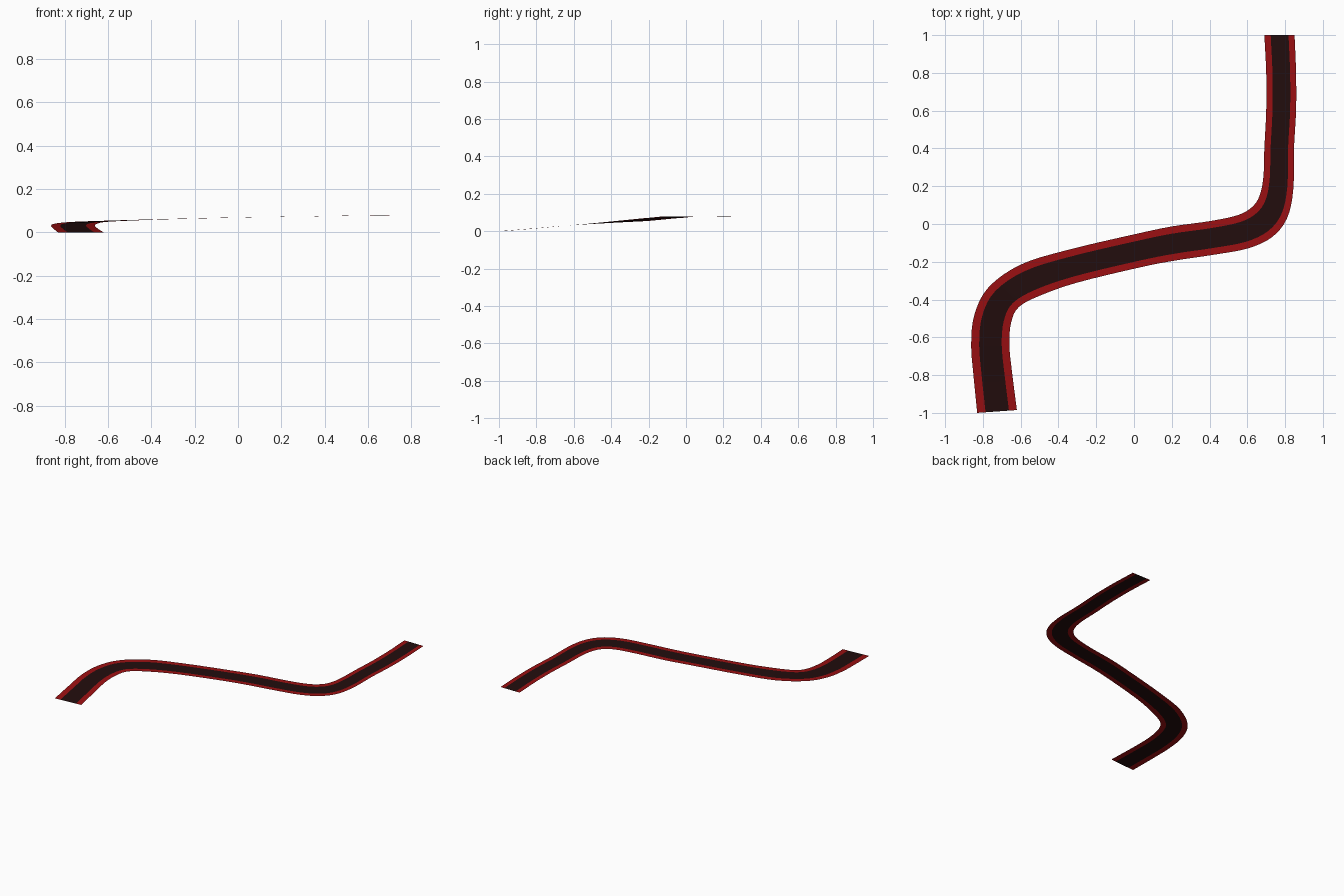
import bpy
from mathutils import Vector

cube = bpy.data.objects.get("Cube")
if cube:
    bpy.data.objects.remove(cube, do_unlink=True)


def make_material(name, colour):
    mat = bpy.data.materials.new(name)
    mat.use_nodes = True
    mat.diffuse_color = colour
    mat.node_tree.nodes["Principled BSDF"].inputs["Base Color"].default_value = colour
    return mat


red = make_material("border red", (0.33, 0.005, 0.006, 1))
dark = make_material("road dark", (0.016, 0.004, 0.004, 1))

# Road stations: left edge x, y, right edge x, y, height
STATIONS = [
    (-.83, -1, -.62, -.985, 0),
    (-.85, -.8, -.645, -.79, .016),
    (-.862, -.64, -.66, -.64, .03),
    (-.845, -.48, -.65, -.52, .04),
    (-.77, -.335, -.61, -.44, .048),
    (-.6, -.215, -.5, -.38, .054),
    (-.35, -.137, -.3, -.31, .061),
    (0, -.055, .03, -.23, .069),
    (.2, -.013, .22, -.193, .072),
    (.4, .015, .42, -.163, .075),
    (.55, .047, .6, -.13, .078),
    (.625, .09, .73, -.07, .079),
    (.665, .15, .81, .03, .079),
    (.685, .25, .843, .18, .08),
    (.69, .4, .847, .4, .08),
    (.7, .6, .858, .6, .08),
    (.7, .8, .858, .8, .08),
    (.69, 1, .85, 1, .08),
]
STEPS = 4


def smooth_path(points):
    """Pass a Catmull-Rom curve through the points."""
    pts = [points[0] * 2 - points[1], *points, points[-1] * 2 - points[-2]]
    path = []
    for a, b, c, d in zip(pts, pts[1:], pts[2:], pts[3:]):
        for i in range(STEPS):
            t = i / STEPS
            path.append(b + (c - a) * (t / 2)
                        + (a * 2 - b * 5 + c * 4 - d) * (t * t / 2)
                        + (b * 3 - a - c * 3 + d) * (t ** 3 / 2))
    return path + [points[-1]]


left = smooth_path([Vector((s[0], s[1], s[4])) for s in STATIONS])
right = smooth_path([Vector((s[2], s[3], s[4])) for s in STATIONS])


def add_strip(name, start, end, mat):
    """Lay a strip covering a fraction of the road's width."""
    verts = []
    for l, r in zip(left, right):
        verts += [l.lerp(r, start), l.lerp(r, end)]
    faces = [(i, i + 1, i + 3, i + 2) for i in range(0, len(verts) - 2, 2)]
    mesh = bpy.data.meshes.new(name)
    mesh.from_pydata(verts, [], faces)
    mesh.materials.append(mat)
    mesh.shade_smooth()
    obj = bpy.data.objects.new(name, mesh)
    bpy.context.collection.objects.link(obj)


# Dark road between two red borders
add_strip("left_border", 0, .21, red)
add_strip("road_surface", .21, .8, dark)
add_strip("right_border", .8, 1, red)
